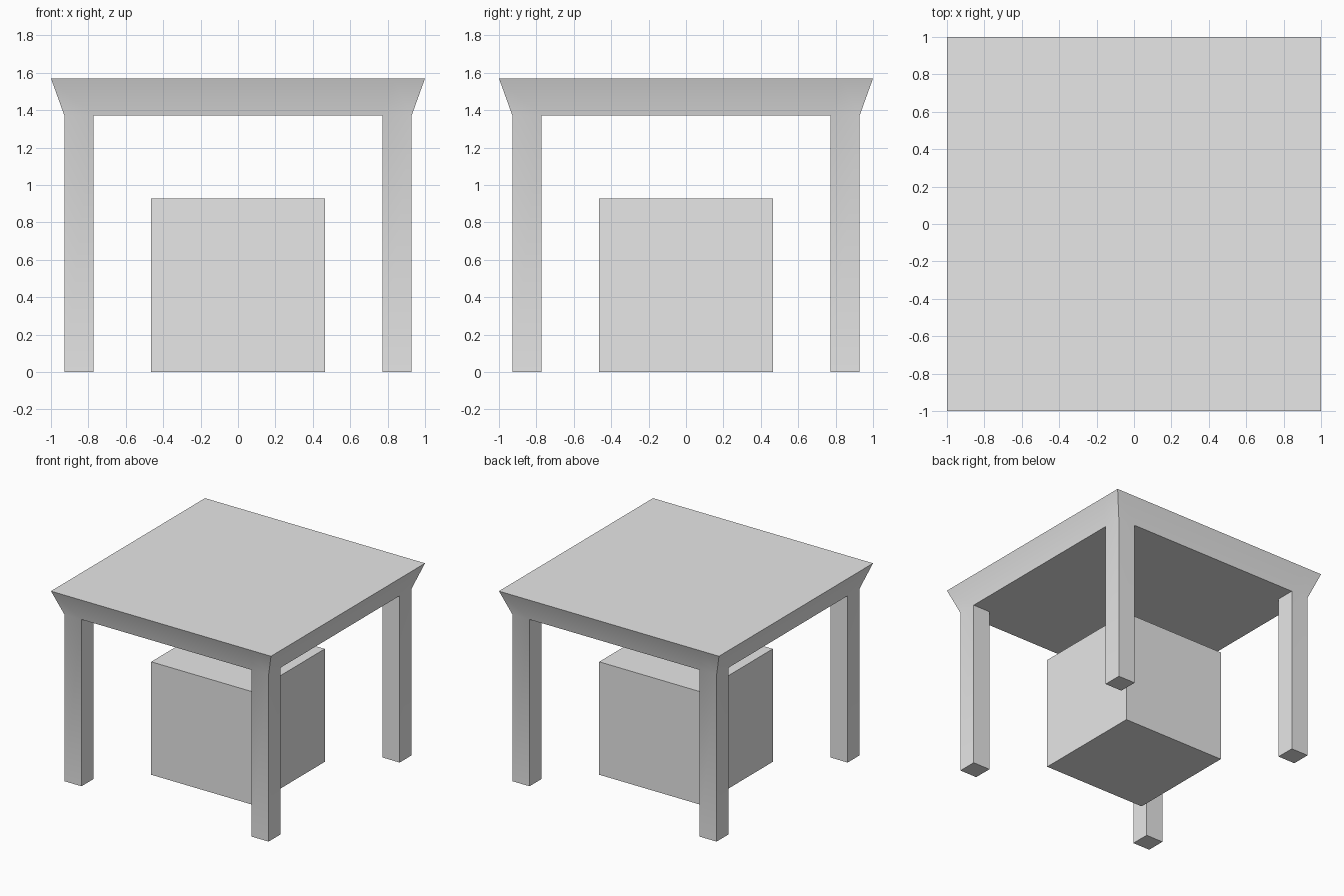
import bpy
import bmesh
from math import copysign, radians
from mathutils import Vector

cube = bpy.data.objects.get("Cube")
if cube:
    bpy.data.objects.remove(cube, do_unlink=True)

OUTER, INNER = 0.928, 0.773      # outer and inner sides of the legs
UNDER, TOP = 1.37, 1.57          # underside and surface of the tabletop
EDGE, PANEL = 1.0, 0.746         # half widths of the tabletop and its panel
BOX = 0.928                      # side of the box below the table

grey = bpy.data.materials.new("plain grey")
grey.use_nodes = True
grey.diffuse_color = (0.8, 0.8, 0.8, 1)
grey.node_tree.nodes["Principled BSDF"].inputs["Base Color"].default_value = (0.8, 0.8, 0.8, 1)


def finish(name, bm):
    bmesh.ops.recalc_face_normals(bm, faces=bm.faces[:])
    mesh = bpy.data.meshes.new(name)
    bm.to_mesh(mesh)
    bm.free()
    mesh.materials.append(grey)
    mesh.shade_smooth()
    mesh.set_sharp_from_angle(angle=radians(30))
    obj = bpy.data.objects.new(name, mesh)
    bpy.context.collection.objects.link(obj)
    return obj


def add_box(name, width, low, high):
    bm = bmesh.new()
    bmesh.ops.create_cube(bm, size=1)
    bmesh.ops.scale(bm, vec=(width, width, high - low), verts=bm.verts[:])
    bmesh.ops.translate(bm, vec=(0, 0, (low + high) / 2), verts=bm.verts[:])
    return finish(name, bm)


# Table underside: a three by three sheet whose corner cells are the leg sections
bm = bmesh.new()
bmesh.ops.create_grid(bm, x_segments=3, y_segments=3, size=1)
for v in bm.verts:
    x, y = (copysign(OUTER if abs(c) > 0.5 else INNER, c) for c in v.co.xy)
    v.co = Vector((x, y, UNDER))
rim = [e for e in bm.edges if e.is_boundary]

# Flared edge, then the flat border around the panel
for half, height in ((EDGE, TOP), (PANEL, TOP)):
    made = bmesh.ops.extrude_edge_only(bm, edges=rim)["geom"]
    ring = [g for g in made if isinstance(g, bmesh.types.BMVert)]
    rim = [g for g in made if isinstance(g, bmesh.types.BMEdge) and g.is_boundary]
    factor = half / max(abs(v.co.x) for v in ring)
    for v in ring:
        v.co = Vector((v.co.x * factor, v.co.y * factor, height))

# Four legs drawn down from the corner cells
corners = []
for f in bm.faces:
    c = f.calc_center_median()
    if abs(c.z - UNDER) < 0.001 and min(abs(c.x), abs(c.y)) > INNER:
        corners.append(f)
for f in bmesh.ops.extrude_discrete_faces(bm, faces=corners)["faces"]:
    for v in f.verts:
        v.co.z = 0
finish("table_frame", bm)

# Flush panel in the tabletop
add_box("tabletop_panel", 2 * PANEL, TOP - 0.02, TOP)

# Box standing under the table
add_box("box", BOX, 0, BOX)
